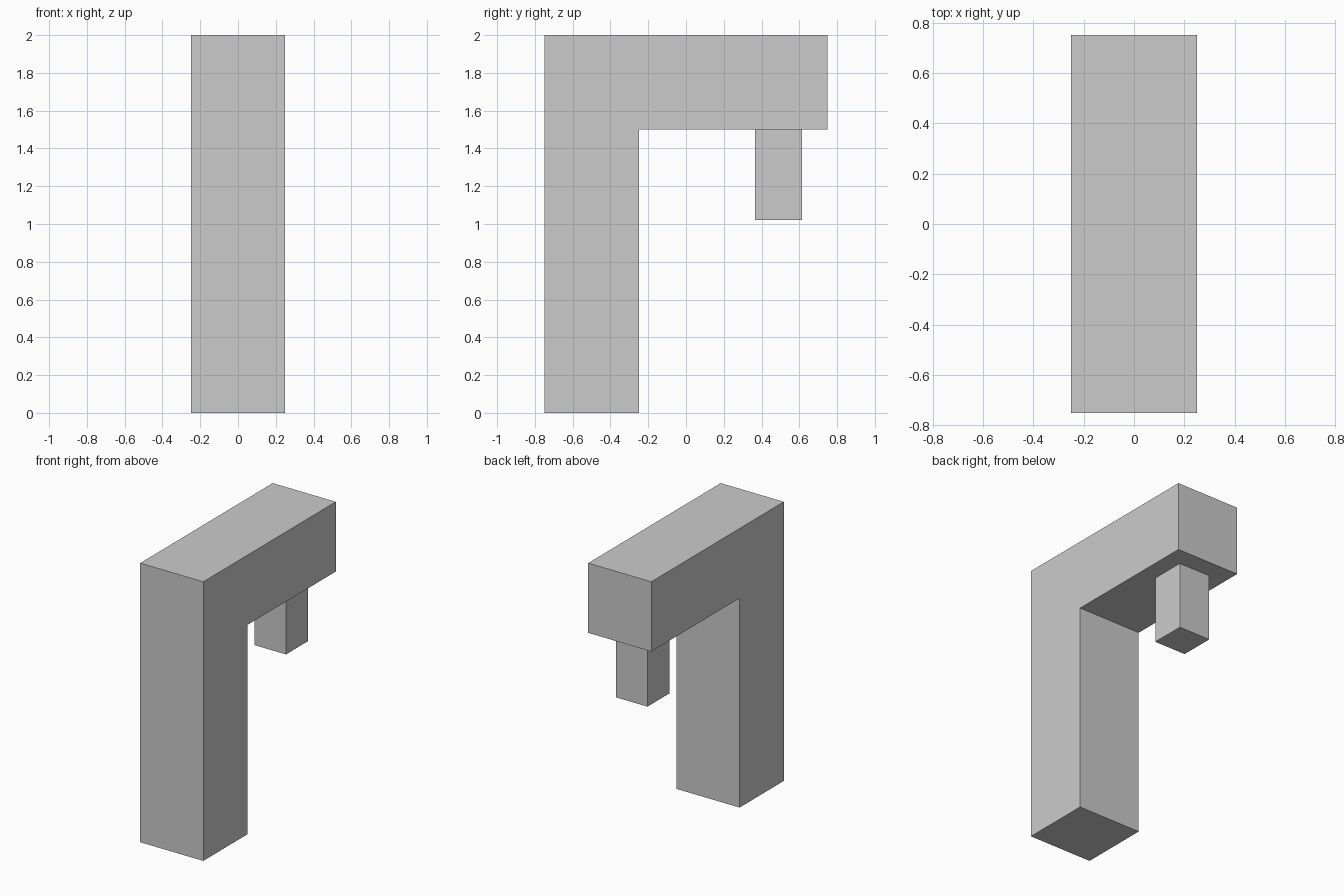
import bpy
import bmesh

cube = bpy.data.objects.get("Cube")
if cube:
    bpy.data.objects.remove(cube, do_unlink=True)

grey = bpy.data.materials.new("plain grey")
grey.use_nodes = True
colour = (0.6, 0.6, 0.6, 1)
grey.diffuse_color = colour
grey.node_tree.nodes["Principled BSDF"].inputs["Base Color"].default_value = colour


def extrude_profile(name, profile, width):
    """Extrude a (y, z) outline along x, centred on x = 0."""
    bm = bmesh.new()
    face = bm.faces.new([bm.verts.new((-width / 2, y, z)) for y, z in profile])
    result = bmesh.ops.extrude_face_region(bm, geom=[face])
    moved = [v for v in result["geom"] if isinstance(v, bmesh.types.BMVert)]
    bmesh.ops.translate(bm, verts=moved, vec=(width, 0, 0))
    bmesh.ops.recalc_face_normals(bm, faces=bm.faces)
    mesh = bpy.data.meshes.new(name)
    bm.to_mesh(mesh)
    bm.free()
    mesh.materials.append(grey)
    obj = bpy.data.objects.new(name, mesh)
    bpy.context.collection.objects.link(obj)
    return obj


# Upright post and overhanging arm in one piece
extrude_profile("post_and_arm", [(-0.75, 0), (-0.25, 0), (-0.25, 1.5),
                                 (0.75, 1.5), (0.75, 2), (-0.75, 2)], 0.5)

# Small block hanging under the arm
extrude_profile("hanging_block", [(0.365, 1.02), (0.615, 1.02),
                                  (0.615, 1.5), (0.365, 1.5)], 0.25)
